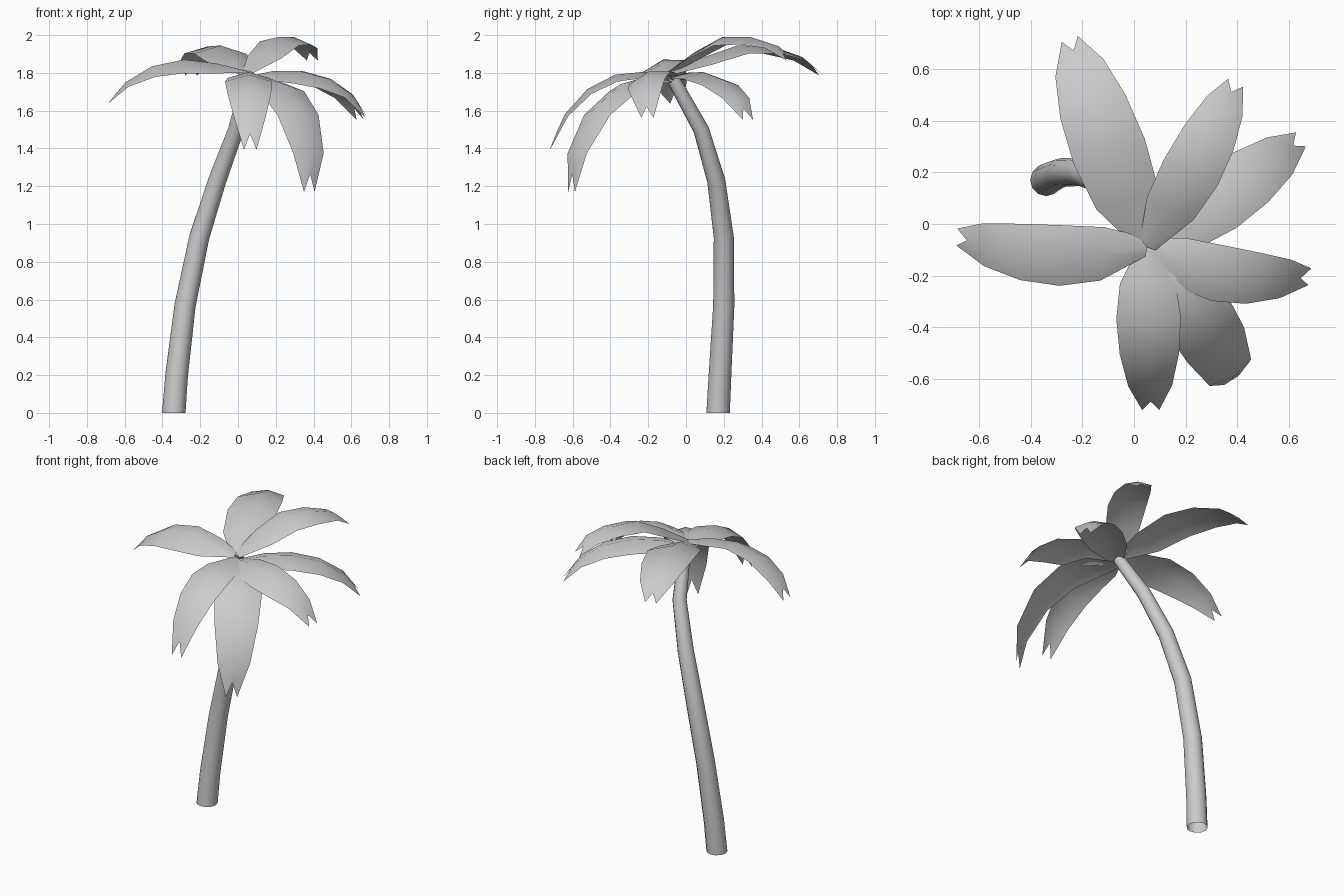
import bpy, math
from mathutils import Vector

if "Cube" in bpy.data.objects:
    bpy.data.objects.remove(bpy.data.objects["Cube"])

CROWN = Vector((0.05, -0.09, 0))


def make_object(name, verts, faces, angle):
    mesh = bpy.data.meshes.new(name)
    mesh.from_pydata([tuple(v) for v in verts], [], faces)
    mesh.update()
    obj = bpy.data.objects.new(name, mesh)
    bpy.context.collection.objects.link(obj)
    bpy.ops.object.select_all(action='DESELECT')
    obj.select_set(True)
    bpy.context.view_layer.objects.active = obj
    bpy.ops.object.shade_smooth_by_angle(angle=math.radians(angle))
    return obj


# Curved, tapering trunk: centre points and radii, open at the ground
def make_trunk(sides=12):
    path = [Vector(p) for p in [(-0.34, 0.17, 0), (-0.325, 0.18, 0.2), (-0.28, 0.2, 0.57),
                                (-0.205, 0.2, 0.93), (-0.11, 0.16, 1.23),
                                (-0.01, 0.08, 1.5), (0.055, -0.07, 1.77)]]
    radii = [0.062, 0.06, 0.056, 0.053, 0.048, 0.042, 0.035]
    verts, faces = [], []
    for i, (p, r) in enumerate(zip(path, radii)):
        if i == 0:
            t = Vector((0, 0, 1))
        else:
            t = (path[min(i + 1, len(path) - 1)] - path[i - 1]).normalized()
        u = Vector((0, 1, 0)).cross(t).normalized()
        v = t.cross(u)
        for k in range(sides):
            a = 2 * math.pi * k / sides
            verts.append(p + r * (math.cos(a) * u + math.sin(a) * v))
    for i in range(len(path) - 1):
        for k in range(sides):
            a, b = i * sides + k, i * sides + (k + 1) % sides
            faces.append((a, b, b + sides, a + sides))
    make_object("trunk", verts, faces, 40)


# Arching frond: folded along the midrib, forked at the tip
STATIONS = (0.0, 0.22, 0.45, 0.68, 0.87, 1.0)
HALF_WIDTHS = (0.035, 0.108, 0.125, 0.115, 0.085, 0.033)
FOLDS = (0.3, 0.3, 0.3, 0.28, 0.22, 0.15)
BOW = (0.0, 0.7, 1.0, 0.9, 0.5, 0.0)


def make_frond(name, tip, heights, scale, bow=0.0, roll=0.0, stations=STATIONS):
    out = Vector((tip[0], tip[1], 0)) - CROWN
    side = Vector((0, 0, 1)).cross(out).normalized()
    mid = [CROWN + out * s + side * bow * b + Vector((0, 0, z))
           for s, b, z in zip(stations, BOW, heights)]
    verts, faces = [], []
    last = len(mid) - 1
    for i, p in enumerate(mid):
        t = (mid[min(i + 1, last)] - mid[max(i - 1, 0)]).normalized()
        normal = t.cross(side).normalized()
        across = (side + normal * roll * BOW[i]).normalized()
        w = HALF_WIDTHS[i] * (scale if 0 < i < last else 1)
        drop = normal * w * FOLDS[i]
        centre = p if i < last else mid[i - 1].lerp(p, 0.55)
        verts += [p + across * w - drop, centre, p - across * w - drop]
    for i in range(last):
        a = i * 3
        faces += [(a, a + 1, a + 4, a + 3), (a + 1, a + 2, a + 5, a + 4)]
    make_object(name, verts, faces, 60)


make_trunk()

# Fronds: tip position, midrib heights, width scale, sideways bow, roll
make_frond("frond_left", (-0.69, -0.05), (1.81, 1.85, 1.87, 1.835, 1.75, 1.64), 0.98, 0.05, -0.3)
make_frond("frond_front", (0.065, -0.725), (1.79, 1.805, 1.79, 1.715, 1.58, 1.395), 1.0)
make_frond("frond_front_right", (0.38, -0.61), (1.76, 1.78, 1.74, 1.6, 1.38, 1.17), 1.12, 0.025,
           stations=(0, 0.25, 0.52, 0.8, 0.98, 1.0))
make_frond("frond_right", (0.685, -0.205), (1.78, 1.81, 1.81, 1.77, 1.69, 1.565), 0.92, -0.05, 0.3)
make_frond("frond_right_back", (0.65, 0.33), (1.77, 1.8, 1.805, 1.765, 1.68, 1.555), 1.02, -0.01)
make_frond("frond_back_right", (0.395, 0.55), (1.81, 1.91, 1.99, 1.99, 1.95, 1.87), 0.93, -0.012, 0.1)
make_frond("frond_back", (-0.25, 0.72), (1.80, 1.88, 1.945, 1.94, 1.885, 1.79), 1.17, 0.008)
